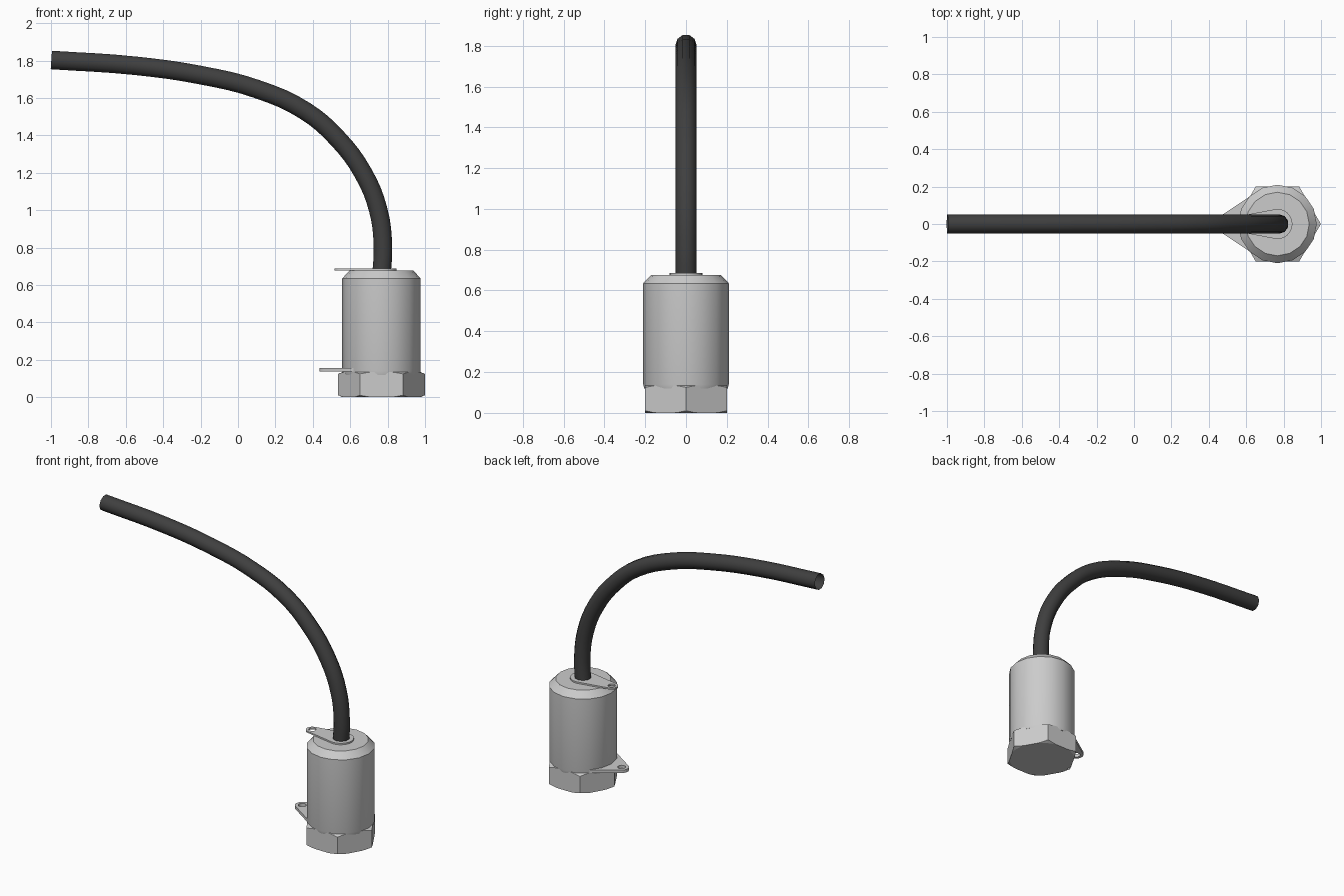
import bpy, bmesh
from math import pi, cos, sin, acos

if "Cube" in bpy.data.objects:
    bpy.data.objects.remove(bpy.data.objects["Cube"])

CX = 0.767  # axis of the connector body


def link(name, data):
    ob = bpy.data.objects.new(name, data)
    bpy.context.collection.objects.link(ob)
    return ob


def smooth(ob, angle=0.6):
    bpy.ops.object.select_all(action='DESELECT')
    ob.select_set(True)
    bpy.context.view_layer.objects.active = ob
    bpy.ops.object.shade_smooth_by_angle(angle=angle)


def lathe(name, profile, sides, phase=0.0):
    """Closed solid of revolution about the body axis; profile is (radius, z) upwards."""
    bm = bmesh.new()
    rings = [[bm.verts.new((CX + r * cos(phase + 2 * pi * i / sides),
                            r * sin(phase + 2 * pi * i / sides), z))
              for i in range(sides)] for r, z in profile]
    for lo, hi in zip(rings, rings[1:]):
        for i in range(sides):
            j = (i + 1) % sides
            bm.faces.new((lo[i], lo[j], hi[j], hi[i]))
    bm.faces.new(rings[0][::-1])
    bm.faces.new(rings[-1])
    me = bpy.data.meshes.new(name)
    bm.to_mesh(me)
    bm.free()
    return link(name, me)


def tag(name, big_r, small_x, small_r, hole_r, z, thick):
    """Teardrop solder tag: two circles joined by tangents, with an eyelet hole."""
    a = acos((big_r - small_r) / (CX - small_x))
    n = 16
    pts = []
    for i in range(n + 1):   # big end, facing +x
        t = -(pi - a) + 2 * (pi - a) * i / n
        pts.append((CX + big_r * cos(t), big_r * sin(t)))
    for i in range(n // 2 + 1):   # small end, facing -x
        t = pi - a + 2 * a * i / (n // 2)
        pts.append((small_x + small_r * cos(t), small_r * sin(t)))
    hole = [(small_x + hole_r * cos(2 * pi * i / 12), hole_r * sin(2 * pi * i / 12))
            for i in range(12)]
    cu = bpy.data.curves.new(name, 'CURVE')
    cu.dimensions = '2D'
    cu.fill_mode = 'BOTH'
    cu.extrude = thick / 2
    for loop in (pts, hole):
        sp = cu.splines.new('POLY')
        sp.points.add(len(loop) - 1)
        for p, (x, y) in zip(sp.points, loop):
            p.co = (x, y, 0, 1)
        sp.use_cyclic_u = True
    ob = link(name, cu)
    ob.location.z = z
    return ob


# Cylindrical body with chamfered top
body = lathe("body", [(0.205, 0.12), (0.21, 0.14), (0.21, 0.635), (0.17, 0.677)], 16)
smooth(body)

# Hex nut, corners rounded off by a chamfered disc
nut = lathe("hex_nut", [(0.232, 0.0), (0.232, 0.135)], 6)
cutter = lathe("nut_chamfer_cutter",
               [(0.205, -0.001), (0.24, 0.014), (0.24, 0.121), (0.205, 0.136)], 36)
cutter.hide_render = True
cutter.hide_viewport = True
mod = nut.modifiers.new("chamfer", 'BOOLEAN')
mod.operation = 'INTERSECT'
mod.solver = 'EXACT'
mod.object = cutter

# Solder tags
tag("upper_tag", 0.08, 0.555, 0.04, 0.023, 0.682, 0.01)
tag("lower_tag", 0.205, 0.48, 0.045, 0.025, 0.147, 0.02)

# Cable: open tube along a sweeping path in the xz plane
path = [(0.768, 0.665), (0.775, 0.80), (0.75, 1.00), (0.668, 1.20), (0.53, 1.385),
        (0.36, 1.53), (0.10, 1.648), (-0.20, 1.722), (-0.55, 1.772), (-0.998, 1.803)]
cu = bpy.data.curves.new("cable", 'CURVE')
cu.dimensions = '3D'
cu.bevel_depth = 0.052
cu.bevel_resolution = 3
cu.resolution_u = 4
sp = cu.splines.new('BEZIER')
sp.bezier_points.add(len(path) - 1)
for p, (x, z) in zip(sp.bezier_points, path):
    p.co = (x, 0, z)
    p.handle_left_type = p.handle_right_type = 'AUTO'
cable = link("cable", cu)
black = bpy.data.materials.new("black_rubber")
black.diffuse_color = (0.05, 0.05, 0.05, 1)
black.use_nodes = True
black.node_tree.nodes["Principled BSDF"].inputs["Base Color"].default_value = black.diffuse_color
cu.materials.append(black)
